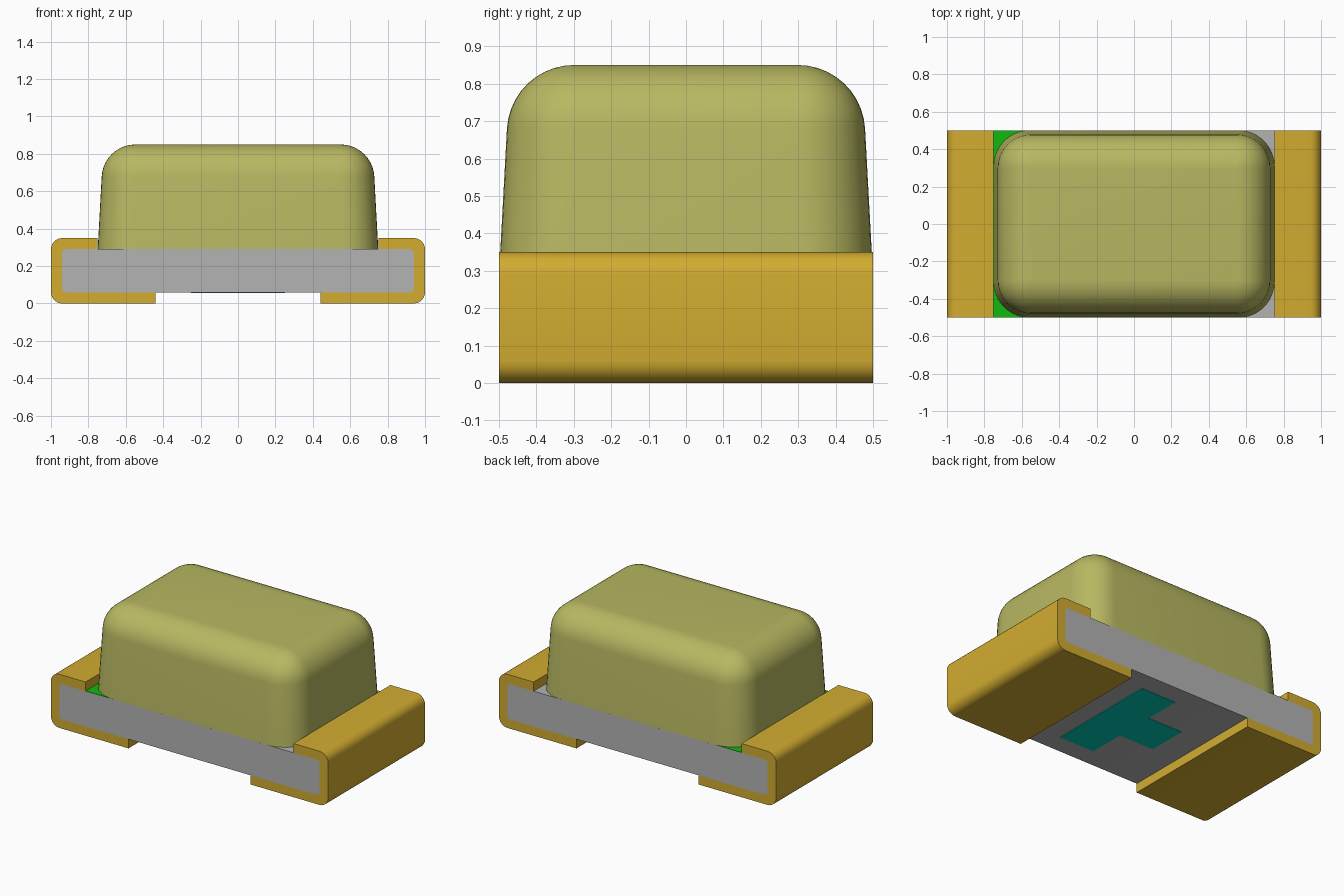
import bpy, bmesh
from math import sin, cos, pi, radians
from mathutils import Vector

if "Cube" in bpy.data.objects:
    bpy.data.objects.remove(bpy.data.objects["Cube"])


def material(name, rgb):
    # 8-bit display colour converted to linear
    lin = [((c / 255 + 0.055) / 1.055) ** 2.4 if c > 10 else c / 3295 for c in rgb]
    m = bpy.data.materials.new(name)
    m.use_nodes = True
    m.diffuse_color = (*lin, 1)
    m.node_tree.nodes["Principled BSDF"].inputs["Base Color"].default_value = (*lin, 1)
    return m


GOLD = material("gold", (210, 172, 48))
GREY = material("board grey", (180, 180, 180))
LENS = material("olive lens", (184, 184, 98))
GREEN = material("mark green", (18, 184, 18))
TEAL = material("mark teal", (0, 200, 178))


def finish(bm, name, mat):
    bmesh.ops.recalc_face_normals(bm, faces=bm.faces)
    mesh = bpy.data.meshes.new(name)
    bm.to_mesh(mesh)
    bm.free()
    mesh.materials.append(mat)
    ob = bpy.data.objects.new(name, mesh)
    bpy.context.collection.objects.link(ob)
    bpy.ops.object.select_all(action="DESELECT")
    ob.select_set(True)
    bpy.context.view_layer.objects.active = ob
    bpy.ops.object.shade_smooth_by_angle(angle=radians(35))
    return ob


def fillet(corners, steps=6):
    """Outline from (u, v, radius) right-angled corners."""
    pts = []
    for i, (u, v, r) in enumerate(corners):
        p = Vector((u, v))
        if r == 0:
            pts.append(p)
            continue
        to_prev = (Vector(corners[i - 1][:2]) - p).normalized()
        to_next = (Vector(corners[(i + 1) % len(corners)][:2]) - p).normalized()
        centre = p + r * (to_prev + to_next)
        for k in range(steps + 1):
            t = k / steps * pi / 2
            pts.append(centre - r * (to_next * cos(t) + to_prev * sin(t)))
    return pts


def rectangle(a, b, r):
    return [(-a, -b, r), (a, -b, r), (a, b, r), (-a, b, r)]


def loft(rings, name, mat):
    """Join equal-length rings of 3D points and cap both ends."""
    bm = bmesh.new()
    loops = [[bm.verts.new(p) for p in ring] for ring in rings]
    n = len(loops[0])
    for low, high in zip(loops, loops[1:]):
        for i in range(n):
            j = (i + 1) % n
            bm.faces.new((low[i], low[j], high[j], high[i]))
    bm.faces.new(loops[0][::-1])
    bm.faces.new(loops[-1])
    return finish(bm, name, mat)


def along_y(outline, name, mat, half=0.5):
    return loft([[(u, y, v) for u, v in outline] for y in (-half, half)], name, mat)


def plate(outline, z0, z1, name, mat):
    return loft([[(u, v, z) for u, v in outline] for z in (z0, z1)], name, mat)


# Board
mid = 0.175
board = [(u, v + mid) for u, v in fillet(rectangle(0.94, 0.115, 0.02))]
along_y(board, "board", GREY)

# Wrap-around terminals, one at each end
clip = fillet([(0.44, 0, 0), (1, 0, 0.06), (1, 0.35, 0.06), (0.75, 0.35, 0),
               (0.75, 0.29, 0), (0.94, 0.29, 0.02), (0.94, 0.06, 0.02), (0.44, 0.06, 0)])
for side, label in ((1, "left_terminal"), (-1, "right_terminal")):
    along_y([(side * u, v) for u, v in clip], label, GOLD)

# Lens: drafted walls with a rounded top
base_x, base_y, round_r, draft, top = 0.75, 0.5, 0.18, radians(3), 0.85
rings = []


def lens_ring(inset, r, z):
    outline = fillet(rectangle(base_x - inset, base_y - inset, r), 10)
    rings.append([(u, v, z) for u, v in outline])


lens_ring(0, 0.19, 0.288)
lean = 0.021
for k in range(11):
    a = draft + (pi / 2 - draft) * k / 10
    lens_ring(lean + round_r * (1 - cos(a)), max(round_r * cos(a), 0.002),
              top - round_r * (1 - sin(a)))
loft(rings, "lens", LENS)

# Green strip under one end of the lens
strip = [(-0.75, -0.5), (-0.56, -0.5), (-0.56, 0.5), (-0.75, 0.5)]
plate(strip, 0.287, 0.292, "green_mark", GREEN)

# T-shaped mark on the underside
tee = [(0.25, -0.37), (0.25, 0.37), (0, 0.37), (0, 0.13),
       (-0.25, 0.13), (-0.25, -0.13), (0, -0.13), (0, -0.37)]
plate(tee, 0.056, 0.061, "underside_mark", TEAL)
